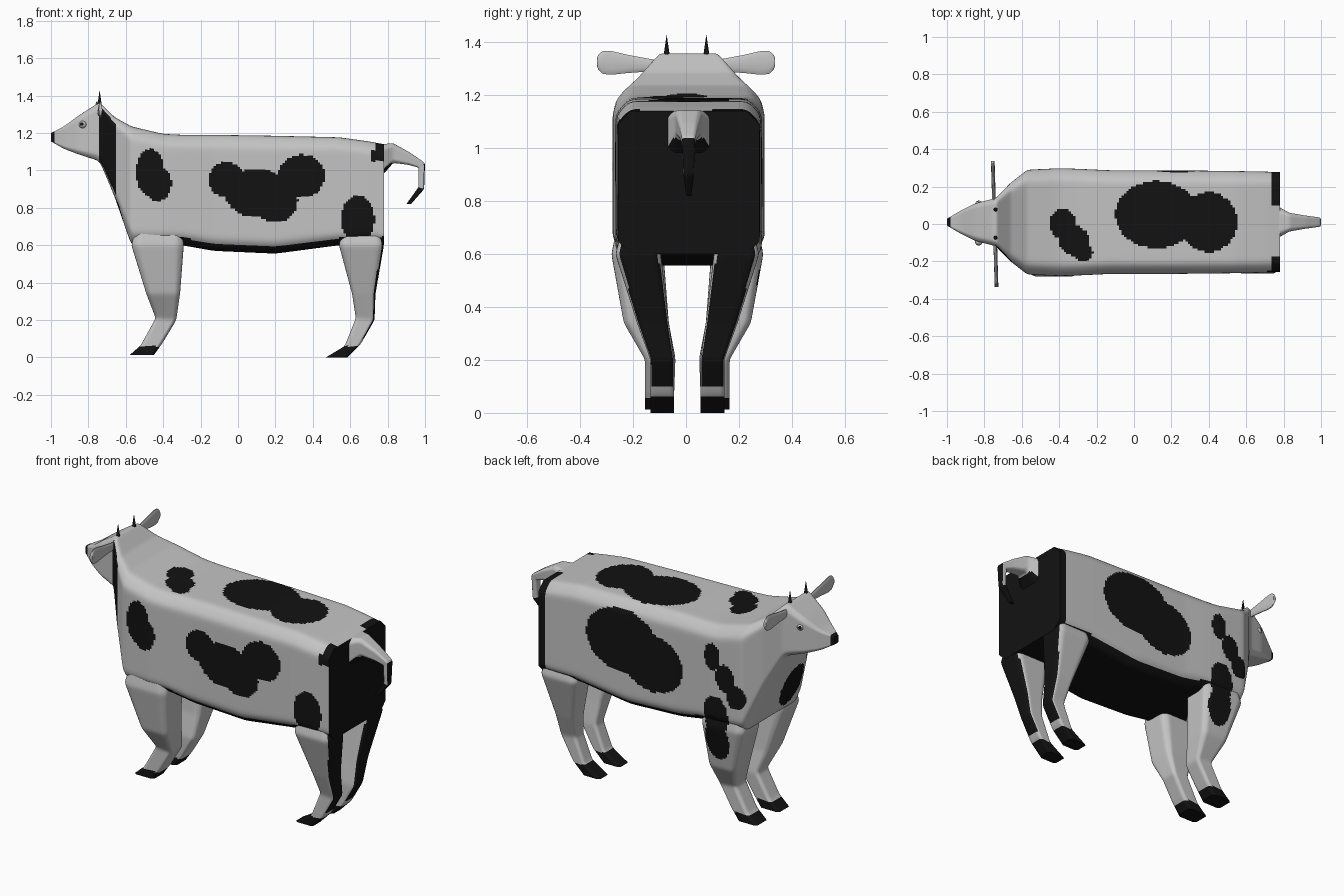
import bpy, bmesh, math
from mathutils import Vector

if "Cube" in bpy.data.objects:
    bpy.data.objects.remove(bpy.data.objects["Cube"])


def material(name, col):
    m = bpy.data.materials.new(name)
    m.diffuse_color = (*col, 1)
    m.use_nodes = True
    m.node_tree.nodes["Principled BSDF"].inputs["Base Color"].default_value = m.diffuse_color
    return m


WHITE = material("hide_white", (0.55, 0.55, 0.55))
BLACK = material("patch_black", (0.006, 0.006, 0.006))


def ring(p, q, y0, y1, c=0.15):
    """Chamfered box section between points p and q (x, z), from y0 to y1."""
    ts = [(0, c), (0, 1 - c), (c, 1), (1 - c, 1), (1, 1 - c), (1, c), (1 - c, 0), (c, 0)]
    return [Vector((p[0] + (q[0] - p[0]) * t, y0 + (y1 - y0) * s, p[1] + (q[1] - p[1]) * t))
            for t, s in ts]


def finish(ob, angle=45):
    for o in bpy.context.selected_objects:
        o.select_set(False)
    ob.select_set(True)
    bpy.context.view_layer.objects.active = ob
    bpy.ops.object.shade_smooth_by_angle(angle=math.radians(angle))


def loft(name, rings, rule, step=0.013, soften=4):
    """Finely resampled skin through the rings, softened, painted by a rule."""
    n = len(rings[0])
    cuts = [max(1, math.ceil(max((r[i] - r[(i + 1) % n]).length for r in rings) / step))
            for i in range(n)]
    fine = [[r[i].lerp(r[(i + 1) % n], k / cuts[i]) for i in range(n) for k in range(cuts[i])]
            for r in rings]
    rows = [fine[0]]
    for a, b in zip(fine, fine[1:]):
        d = max((u - v).length for u, v in zip(a, b))
        m = max(1, math.ceil(d / step))
        rows += [[u.lerp(v, k / m) for u, v in zip(a, b)] for k in range(1, m + 1)]
    bm = bmesh.new()
    vs = [[bm.verts.new(p) for p in row] for row in rows]
    w = len(vs[0])
    for a, b in zip(vs, vs[1:]):
        for i in range(w):
            j = (i + 1) % w
            bm.faces.new((a[i], a[j], b[j], b[i]))
    bm.faces.new(vs[0])
    bm.faces.new(vs[-1])
    inner = [v for row in vs[1:-1] for v in row]
    for _ in range(soften):
        bmesh.ops.smooth_vert(bm, verts=inner, factor=0.5,
                              use_axis_x=True, use_axis_y=True, use_axis_z=True)
    bmesh.ops.recalc_face_normals(bm, faces=bm.faces)
    bm.normal_update()
    for f in bm.faces:
        f.material_index = int(bool(rule(f.calc_center_median(), f.normal)))
    me = bpy.data.meshes.new(name)
    bm.to_mesh(me)
    bm.free()
    me.materials.append(WHITE)
    me.materials.append(BLACK)
    ob = bpy.data.objects.new(name, me)
    bpy.context.collection.objects.link(ob)
    finish(ob)
    return ob


def inside(u, v, spots):
    return any(((u - a) / ra) ** 2 + ((v - b) / rb) ** 2 < 1 for a, b, ra, rb in spots)


# Patches as ellipses: centre and radii, in the plane of each side
FRONT_SPOTS = [(-0.47, 0.99, .075, .125), (-0.43, 0.93, .075, .095),
               (-0.06, 0.95, .095, .095), (0.1, 0.88, .17, .13), (0.2, 0.84, .12, .12),
               (0.34, 0.97, .125, .115), (0.64, 0.74, .09, .125)]
BACK_SPOTS = [(0.22, 0.95, .24, .19), (0.02, 0.87, .2, .17),
              (-0.38, 1.02, .05, .08), (-0.46, 0.91, .06, .08), (-0.53, 0.81, .06, .07),
              (-0.4, 0.67, .08, .12), (-0.4, 0.52, .08, .12)]
TOP_SPOTS = [(0.12, 0.05, .22, .18), (0.4, 0.01, .15, .16),
             (-0.38, 0.0, .07, .08), (-0.32, -0.09, .08, .08), (-0.27, -0.15, .05, .05)]


def hide(c, n):
    if c.x < -0.985 or (n.x > 0.6 and c.x > 0.6):          # nose, rump
        return True
    if n.z < -0.6 and c.x > -0.45:                         # belly
        return True
    if n.z > 0.6:
        return inside(c.x, c.y, TOP_SPOTS) or (c.x > 0.735 and (c.y > 0.1 or c.y < -0.17))
    if c.x < -0.58 and c.z < 1.0 and n.x < -0.5 and inside(c.y, c.z, [(-0.1, 0.77, .1, .13)]):
        return True                                        # chest patch
    if c.y < 0:
        t = (1.35 - c.z) / 0.5                             # collar band on the near side
        collar = n.y < -0.3 and c.z > 0.86 and -0.74 + 0.05 * max(0, t - .6) < c.x < -0.65
        strip = c.x > 0.715 and 1.05 < c.z < 1.13
        return collar or strip or inside(c.x, c.z, FRONT_SPOTS)
    return c.x > 0.73 or inside(c.x, c.z, BACK_SPOTS)


# Body with neck and head: x, bottom, top, half width
sections = [(-1, 1.155, 1.2, .018), (-.93, 1.115, 1.235, .06), (-.85, 1.085, 1.295, .10),
            (-.74, 1.05, 1.365, .128), (-.66, .86, 1.285, .21), (-.57, .6, 1.235, .28),
            (-.4, .6, 1.195, .288), (-.3, .6, 1.19, .285), (-.13, .57, 1.19, .277),
            (.2, .555, 1.185, .277), (.54, .6, 1.177, .273), (.7, .6, 1.155, .27),
            (.78, .6, 1.14, .267)]
loft("body", [ring((x, b), (x, t), 0.01 - w, 0.01 + w, 0.09) for x, b, t, w in sections],
     hide, soften=10)


# Legs: front x, z, rear x, z, inner y, outer y
def leg_paint(c, n):
    return (c.z < 0.06 or (c.x > 0.4 and n.x > 0.6 and c.z > 0.1)
            or (c.y > 0.1 and n.y > 0.3 and inside(c.x, c.z, BACK_SPOTS)))


LEGS = {
    "front_leg": [(-.55, .68, -.3, .68, .11, .27), (-.57, .6, -.29, .6, .09, .287),
                  (-.49, .34, -.31, .34, .07, .24), (-.44, .21, -.33, .2, .045, .16),
                  (-.52, .065, -.405, .075, .05, .16), (-.58, .012, -.45, .012, .05, .16)],
    "hind_leg": [(.56, .68, .76, .68, .11, .25), (.54, .6, .78, .6, .1, .272),
                 (.61, .34, .735, .34, .07, .19), (.63, .21, .73, .2, .05, .14),
                 (.57, .06, .655, .07, .05, .14), (.47, 0, .585, 0, .05, .14)]}
for part, rows in LEGS.items():
    for s, side in ((1, "back"), (-1, "near")):
        loft(part + "_" + side,
             [ring((a, b), (c, d), s * i + .005, s * o + .005, 0.12) for a, b, c, d, i, o in rows],
             leg_paint, soften=3)

# Tail: upper x, z, lower x, z, half width
tail = [(.76, 1.14, .76, .96, .09), (.83, 1.145, .83, 1.04, .05), (.92, 1.095, .91, 1.03, .035),
        (1.0, 1.04, .965, 1.015, .025), (.995, .9, .965, .91, .02), (.925, .82, .9, .82, .01)]
loft("tail", [ring((a, b), (c, d), .01 - w, .01 + w) for a, b, c, d, w in tail],
     lambda c, n: c.z < 0.905 or (n.x > 0.7 and c.z < 1.04), soften=2)

# Ears, horns and eyes on both sides
for s, side in ((1, "back"), (-1, "near")):
    rows = [(.09, .02), (.17, .03), (.22, .037), (.28, .048), (.315, .047), (.332, .03), (.336, .015)]
    ear = []
    for y, h in rows:
        ear.append([Vector((-.745 - s * .03 * y + .01 * math.cos(a), s * y,
                            1.305 + .06 * y + h * math.sin(a)))
                    for a in [k * math.pi / 5 for k in range(10)]])
    loft("ear_" + side, ear, lambda c, n: False, soften=1)

    bpy.ops.mesh.primitive_cone_add(vertices=8, radius1=.013, radius2=0, depth=.09,
                                    location=(-.74, s * .075 + .002, 1.385))
    horn = bpy.context.object
    horn.name = "horn_" + side
    horn.data.materials.append(BLACK)
    finish(horn)

    bpy.ops.mesh.primitive_uv_sphere_add(segments=16, ring_count=10, radius=.02,
                                         location=(-.83, s * .1 + .005, 1.245))
    eye = bpy.context.object
    eye.name = "eye_" + side
    eye.data.materials.append(WHITE)
    eye.data.materials.append(BLACK)
    look = Vector((-.35, s, .1)).normalized()
    for f in eye.data.polygons:
        f.material_index = int(f.normal.dot(look) > 0.85)
    finish(eye)
